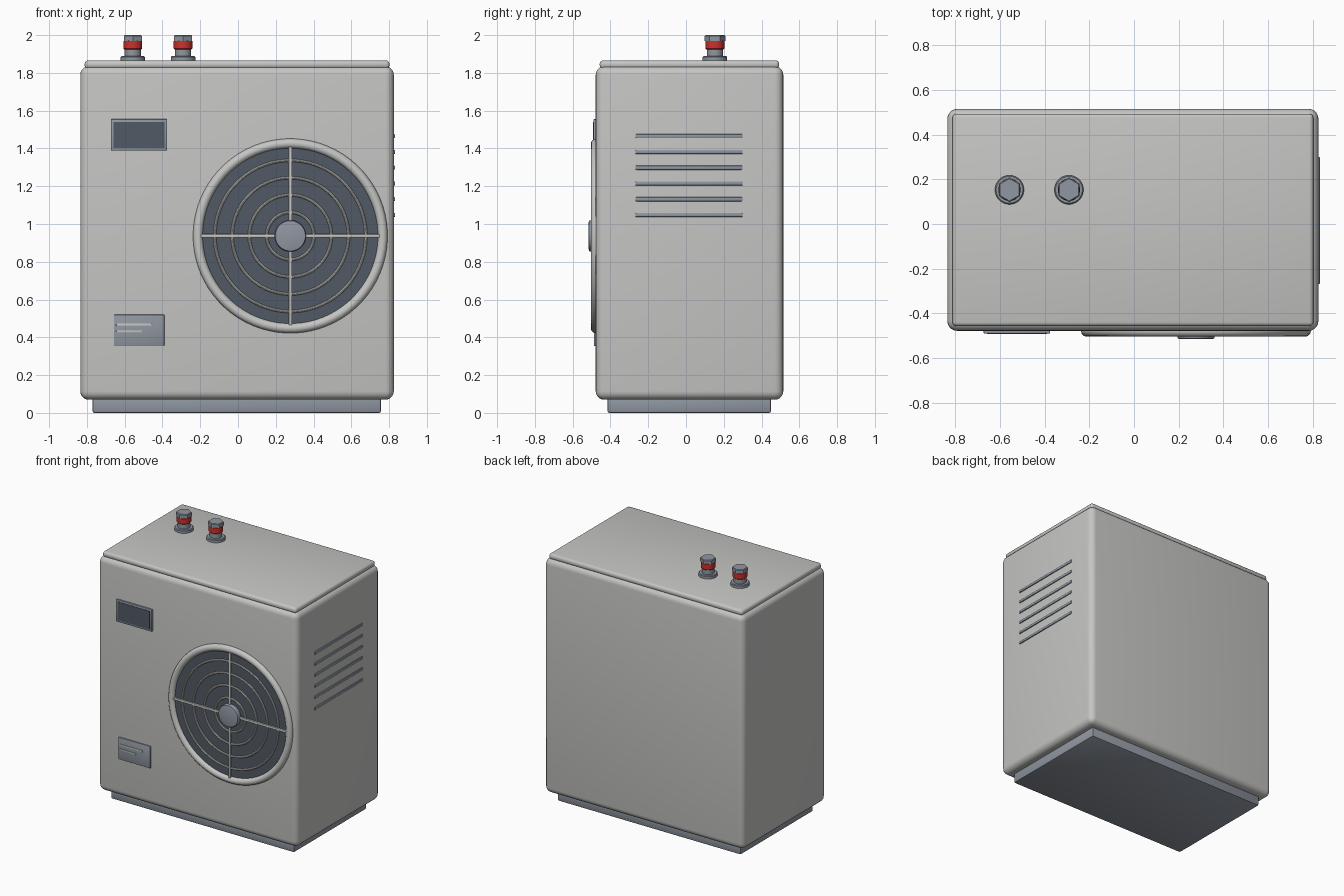
import bpy, bmesh, math
from mathutils import Matrix, Vector

if "Cube" in bpy.data.objects:
    bpy.data.objects.remove(bpy.data.objects["Cube"])


def material(name, color):
    m = bpy.data.materials.new(name)
    m.diffuse_color = (*color, 1)
    m.use_nodes = True
    m.node_tree.nodes["Principled BSDF"].inputs["Base Color"].default_value = m.diffuse_color
    return m


CASING = material("casing grey", (0.56, 0.56, 0.55))
STEEL = material("blue steel", (0.28, 0.31, 0.36))
DARK = material("dark slate", (0.085, 0.10, 0.13))
WIRE = material("pale wire", (0.55, 0.55, 0.52))
RED = material("red band", (0.60, 0.03, 0.025))


def finish(name, bm, mat, angle=35):
    bmesh.ops.recalc_face_normals(bm, faces=bm.faces)
    me = bpy.data.meshes.new(name)
    bm.to_mesh(me)
    bm.free()
    me.materials.append(mat)
    ob = bpy.data.objects.new(name, me)
    bpy.context.collection.objects.link(ob)
    bpy.ops.object.select_all(action='DESELECT')
    ob.select_set(True)
    bpy.context.view_layer.objects.active = ob
    bpy.ops.object.shade_smooth_by_angle(angle=math.radians(angle))
    return ob


def box(name, x, y, z, mat, bevel=0.0, segments=3):
    """Rounded box given by its (min, max) extent on each axis."""
    bm = bmesh.new()
    bmesh.ops.create_cube(bm, size=1)
    for v in bm.verts:
        v.co = Vector([(a + b) / 2 + c * (b - a)
                       for c, (a, b) in zip(v.co, (x, y, z))])
    if bevel:
        bmesh.ops.bevel(bm, geom=bm.edges[:], offset=bevel, segments=segments,
                        profile=0.5, affect='EDGES')
    return finish(name, bm, mat)


def lathe(name, profile, loc, mat, sides=32, front=False, closed=False):
    """Turned part from (radius, height) points; front=True points it at -y."""
    bm = bmesh.new()
    rings = []
    for r, h in profile:
        rings.append([bm.verts.new((r * math.cos(a), r * math.sin(a), h))
                      for a in (2 * math.pi * (i + 0.5) / sides for i in range(sides))])
    pairs = list(zip(rings, rings[1:]))
    if closed:
        pairs.append((rings[-1], rings[0]))
    else:
        bm.faces.new(rings[0])
        bm.faces.new(rings[-1])
    for a, b in pairs:
        for i in range(sides):
            j = (i + 1) % sides
            bm.faces.new((a[i], a[j], b[j], b[i]))
    rot = Matrix.Rotation(math.pi / 2, 4, 'X') if front else Matrix()
    bm.transform(Matrix.Translation(loc) @ rot)
    return finish(name, bm, mat)


def hoop(name, radius, thick, loc, mat, sides=64, around=8):
    """Torus facing the front."""
    profile = [(radius + thick * math.cos(a), thick * math.sin(a))
               for a in (2 * math.pi * k / around for k in range(around))]
    return lathe(name, profile, loc, mat, sides, True, True)


# Cabinet
box("base_plinth", (-0.77, 0.757), (-0.415, 0.45), (0, 0.09), STEEL, 0.01, 2)
box("cabinet", (-0.835, 0.825), (-0.478, 0.515), (0.07, 1.835), CASING, 0.045, 5)
box("lid", (-0.812, 0.802), (-0.457, 0.493), (1.822, 1.866), CASING, 0.018, 3)

# Fan opening and wire guard
FX, FZ, FRONT = 0.277, 0.937, -0.478
lathe("fan_opening", [(0.475, 0), (0.475, 0.004)], (FX, FRONT, FZ), DARK, 64, True)
hoop("fan_rim", 0.489, 0.026, (FX, FRONT, FZ), CASING, 72, 12)
for i, r in enumerate((0.125, 0.217, 0.308, 0.40)):
    hoop(f"guard_ring_{i + 1}", r, 0.008, (FX, -0.487, FZ), WIRE, 64, 8)
box("guard_bar_horizontal", (FX - 0.475, FX + 0.475), (-0.497, -0.481),
    (FZ - 0.009, FZ + 0.009), WIRE, 0.004, 2)
box("guard_bar_vertical", (FX - 0.009, FX + 0.009), (-0.497, -0.481),
    (FZ - 0.475, FZ + 0.475), WIRE, 0.004, 2)
lathe("fan_hub", [(0.083, 0), (0.083, 0.03), (0.080, 0.035), (0.073, 0.037)],
      (FX, FRONT, FZ), STEEL, 40, True)

# Display window with frame
box("display_frame", (-0.673, -0.375), (-0.490, -0.47), (1.388, 1.555), STEEL, 0.004, 2)
box("display_screen", (-0.658, -0.390), (-0.493, -0.486), (1.402, 1.541), DARK)

# Rating plate with two raised lines
box("rating_plate", (-0.657, -0.390), (-0.487, -0.47), (0.354, 0.520), STEEL, 0.003, 2)
box("plate_line_long", (-0.645, -0.455), (-0.491, -0.484), (0.459, 0.473), WIRE, 0.003, 2)
box("plate_line_short", (-0.645, -0.508), (-0.491, -0.484), (0.425, 0.437), WIRE, 0.003, 2)

# Side vent slats
for i in range(6):
    z = 1.465 - i * 0.0834
    box(f"vent_slat_{i + 1}", (0.815, 0.832), (-0.268, 0.30),
        (z - 0.011, z + 0.011), STEEL, 0.005, 2)

# Pipe connectors on the lid
for side, x in (("left", -0.557), ("right", -0.291)):
    at = (x, 0.153, 0)
    lathe(f"pipe_flange_{side}", [(0.065, 1.862), (0.065, 1.884), (0.060, 1.889)], at, STEEL)
    lathe(f"pipe_neck_{side}", [(0.043, 1.88), (0.043, 1.98)], at, STEEL)
    lathe(f"pipe_band_{side}", [(0.045, 1.924), (0.050, 1.929), (0.050, 1.968),
                                (0.045, 1.973)], at, RED)
    lathe(f"pipe_nut_{side}", [(0.055, 1.970), (0.055, 1.995), (0.050, 2.0)], at, STEEL, 6)
